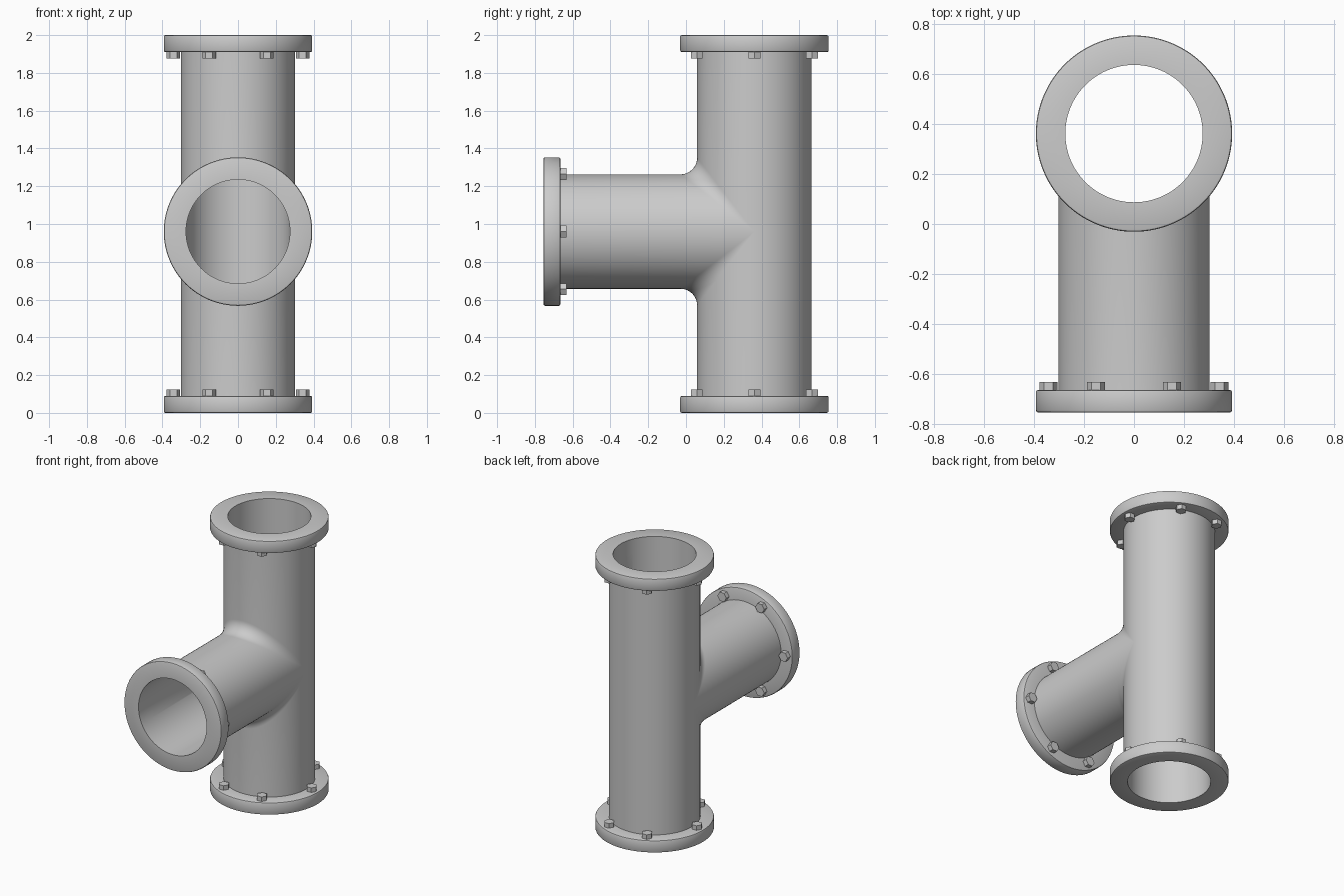
import bpy, bmesh
from math import sin, cos, pi, radians
from mathutils import Vector, Matrix

if "Cube" in bpy.data.objects:
    bpy.data.objects.remove(bpy.data.objects["Cube"])

YC, ZC = 0.362, 0.96          # main axis y, branch axis z
R_OUT, R_IN, R_FL = 0.303, 0.275, 0.393
FRONT, TOP, T = -0.755, 2.0, 0.09
FILLET = 0.088
N = 128


def finish(name, bm, angle=30):
    bmesh.ops.remove_doubles(bm, verts=bm.verts, dist=1e-5)
    bmesh.ops.recalc_face_normals(bm, faces=bm.faces)
    me = bpy.data.meshes.new(name)
    bm.to_mesh(me)
    bm.free()
    ob = bpy.data.objects.new(name, me)
    bpy.context.collection.objects.link(ob)
    bpy.ops.object.select_all(action='DESELECT')
    ob.select_set(True)
    bpy.context.view_layer.objects.active = ob
    bpy.ops.object.shade_smooth_by_angle(angle=radians(angle))
    return ob


def skin(bm, columns):
    """Quads between neighbouring columns of points, wrapping round."""
    cols = [[bm.verts.new(p) for p in c] for c in columns]
    for a, b in zip(cols, cols[1:] + cols[:1]):
        for i in range(len(a) - 1):
            bm.faces.new((a[i], a[i + 1], b[i + 1], b[i]))


def branch_column(s, R, r):
    """Branch line at angle s, ending in a rolling-ball fillet on the main pipe."""
    Q = R + r
    centre = Vector((Q * sin(s), YC - Q * abs(cos(s)), ZC + Q * cos(s)))
    d0 = Vector((-sin(s), 0, -cos(s)))
    d1 = Vector((-sin(s), abs(cos(s)), 0))
    arc = [centre + r * d0.lerp(d1, k / 10).normalized() for k in range(11)]
    return [Vector((R * sin(s), FRONT + T, ZC + R * cos(s)))] + (arc if r else arc[:1])


def main_columns(t, R, r):
    """Lower and upper main pipe lines, split where the branch joins."""
    x, y, h = R * sin(t), YC - R * cos(t), (R + r) * max(cos(t), 0)
    return ([(x, y, T), (x, y, ZC - h)], [(x, y, ZC + h), (x, y, TOP - T)])


# Hollow tee: outer skin with fillet, inner bore, joined at the three ends
angles = [2 * pi * i / N for i in range(N)]
bm = bmesh.new()
ends = [[], [], []]
for R, r in ((R_OUT, FILLET), (R_IN, 0)):
    branch = [branch_column(a, R, r) for a in angles]
    lower, upper = zip(*[main_columns(a, R, r) for a in angles])
    for cols in (branch, list(lower), list(upper)):
        skin(bm, cols)
    ends[0].append([c[0] for c in branch])
    ends[1].append([c[0] for c in lower])
    ends[2].append([c[-1] for c in upper])
for outer, inner in ends:
    skin(bm, list(zip(outer, inner)))
finish("tee_pipe", bm)

# Flanges with six hexagonal bolts each, local +z pointing along the pipe
places = {
    "bottom": Matrix.Translation((0, YC, 0)),
    "top": Matrix.Translation((0, YC, TOP)) @ Matrix.Rotation(pi, 4, 'X'),
    "branch": Matrix.Translation((0, FRONT, ZC)) @ Matrix.Rotation(-pi / 2, 4, 'X'),
}
B = 0.009
profile = [(R_IN, 0), (R_FL - B, 0), (R_FL - 0.3 * B, 0.3 * B), (R_FL, B),
           (R_FL, T - B), (R_FL - 0.3 * B, T - 0.3 * B), (R_FL - B, T),
           (R_IN, T), (R_IN, 0)]
bolt_spots = [(0.342, 0), (-0.342, 0)] + [(x, y) for x in (-0.153, 0.153) for y in (-0.305, 0.305)]

for where, mat in places.items():
    bm = bmesh.new()
    skin(bm, [[(p * sin(a), -p * cos(a), z) for p, z in profile] for a in angles])
    bm.transform(mat)
    finish(where + "_flange", bm)

    bm = bmesh.new()
    for x, y in bolt_spots:
        bmesh.ops.create_cone(bm, cap_ends=True, segments=6, radius1=0.036, radius2=0.036,
                              depth=0.05, matrix=Matrix.Translation((x, y, T + 0.008))
                              @ Matrix.Rotation(pi / 6, 4, 'Z'))
    bm.transform(mat)
    finish(where + "_bolts", bm)
